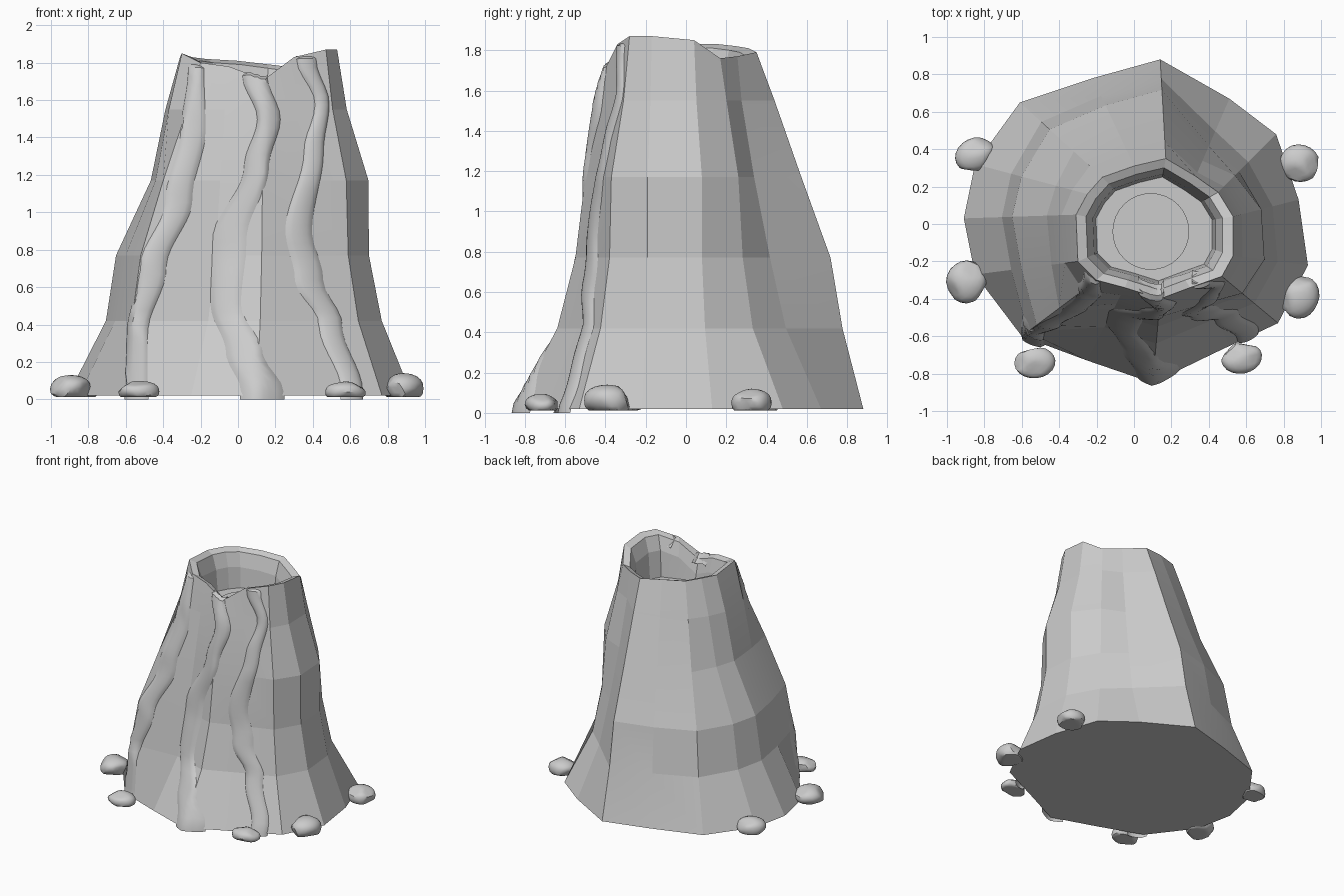
import bpy, bmesh, math, random
from mathutils import Vector
from mathutils.bvhtree import BVHTree

random.seed(4)
if "Cube" in bpy.data.objects:
    bpy.data.objects.remove(bpy.data.objects["Cube"])

stone = bpy.data.materials.new("stone_grey")
stone.use_nodes = True
GREY = (0.6, 0.6, 0.6, 1)
stone.diffuse_color = GREY
stone.node_tree.nodes["Principled BSDF"].inputs["Base Color"].default_value = GREY


def finish(bm, name, smooth_angle):
    """Turn a bmesh into a named object with the stone material."""
    bmesh.ops.recalc_face_normals(bm, faces=bm.faces)
    mesh = bpy.data.meshes.new(name)
    bm.to_mesh(mesh)
    bm.free()
    mesh.materials.append(stone)
    obj = bpy.data.objects.new(name, mesh)
    bpy.context.collection.objects.link(obj)
    bpy.ops.object.select_all(action="DESELECT")
    obj.select_set(True)
    bpy.context.view_layer.objects.active = obj
    bpy.ops.object.shade_smooth_by_angle(angle=math.radians(smooth_angle))


def bridge(bm, a, b, closed=True):
    n = len(a)
    for i in range(n if closed else n - 1):
        j = (i + 1) % n
        bm.faces.new((a[i], a[j], b[j], b[i]))


# Mountain ribs: foot x, foot y, rim x, rim y, rim height
RIBS = [
    (.14, .88, .17, .35, 1.79), (.51, .67, .33, .255, 1.77),
    (.76, .48, .45, .17, 1.76), (.88, .13, .53, .04, 1.85),
    (.93, -.22, .53, -.17, 1.87), (.77, -.53, .47, -.28, 1.87),
    (.43, -.69, .30, -.34, 1.83), (.10, -.85, .14, -.40, 1.71),
    (-.25, -.73, -.05, -.34, 1.78), (-.60, -.60, -.20, -.30, 1.80),
    (-.85, -.27, -.30, -.20, 1.85), (-.91, .03, -.31, .05, 1.83),
    (-.85, .32, -.25, .16, 1.83), (-.61, .65, -.17, .25, 1.82),
    (-.22, .78, 0, .31, 1.81),
]
LEVELS = [.02, .42, .77, 1.17, 1.55]
# How far each slope has moved from foot to rim at every level
SLOPES = {
    "left": (0, .40, .57, .57, .87), "right": (0, .34, .43, .74, .87),
    "back": (0, .19, .30, .58, .83), "front": (0, .47, .67, .78, .90),
    "valley": (0, .42, .61, .80, .95), "shoulder": (0, .48, .64, .71, .90),
    "corner": (0, .08, .20, .50, .82),
}
SPECIAL = {1: "valley", 2: "shoulder", 9: "corner"}
CENTRE = Vector((.10, -.03))
FLOOR = 1.53


def rib_slope(index, level):
    if index in SPECIAL:
        return SLOPES[SPECIAL[index]][level]
    x, y = RIBS[index][:2]
    side = SLOPES["left" if x > 0 else "right"][level]
    end = SLOPES["back" if y > 0 else "front"][level]
    w = x * x / (x * x + y * y)
    return side * w + end * (1 - w)


bm = bmesh.new()
rings = []
for level, z in enumerate(LEVELS):
    ring = []
    for i, (fx, fy, rx, ry, h) in enumerate(RIBS):
        p = Vector((fx, fy)).lerp(Vector((rx, ry)), rib_slope(i, level))
        ring.append(bm.verts.new((p.x, p.y, z)))
    rings.append(ring)
# Rim, inner lip, crater wall and floor edge
for scale, drop in ((1, 0), (.87, .02), (.78, .13), (.74, None)):
    ring = []
    for fx, fy, rx, ry, h in RIBS:
        p = CENTRE.lerp(Vector((rx, ry)), scale)
        ring.append(bm.verts.new((p.x, p.y, FLOOR if drop is None else h - drop)))
    rings.append(ring)
for a, b in zip(rings, rings[1:]):
    bridge(bm, a, b)
bm.faces.new(rings[0][::-1])
bm.faces.new(rings[-1])
bmesh.ops.recalc_face_normals(bm, faces=bm.faces)
surface = BVHTree.FromBMesh(bm)
finish(bm, "mountain", 6)

# Lava pool in the crater
bm = bmesh.new()
bmesh.ops.create_cone(bm, cap_ends=True, segments=32, radius1=.205, radius2=.205, depth=.02)
bmesh.ops.translate(bm, verts=bm.verts, vec=(.09, -.04, FLOOR))
finish(bm, "lava_pool", 30)


# Lava flows hugging the front slope
def front_hit(x, z):
    while True:
        hit, normal, _, _ = surface.ray_cast(Vector((x, -3, z)), Vector((0, 1, 0)))
        if hit and hit.y < -.1:
            return hit, normal
        z -= .01


def path_at(path, z):
    for (z1, a1, b1), (z2, a2, b2) in zip(path, path[1:]):
        if z >= z2:
            break
    t = min(1, max(0, (z1 - z) / (z1 - z2)))
    t = (1 - math.cos(math.pi * t)) / 2
    return a1 + (a2 - a1) * t, b1 + (b2 - b1) * t


def lava_flow(name, path, rows=36, across=8):
    top, bottom = path[0][0], path[-1][0]
    grid = []
    for r in range(rows + 1):
        z = top + (bottom - top) * r / rows
        left, right = path_at(path, z)
        row = []
        for c in range(across + 1):
            t = c / across
            hit, normal = front_hit(left + (right - left) * t, z)
            row.append(hit + normal * (.023 * math.sin(math.pi * t) ** .5 - .003))
        grid.append(row)
    # Curl over the rim at the top, reach the ground at the foot
    curl = [[p + Vector((0, dy, dz)) for p in grid[0]] for dy, dz in ((.09, -.05), (.03, .015))]
    foot = [Vector((p.x, p.y - .01, 0)) for p in grid[-1]]
    bm = bmesh.new()
    verts = [[bm.verts.new(p) for p in row] for row in curl + grid + [foot]]
    for a, b in zip(verts, verts[1:]):
        bridge(bm, a, b, closed=False)
    finish(bm, name, 40)


lava_flow("lava_flow_right", [
    (1.77, -.27, -.18), (1.44, -.31, -.17), (1.07, -.39, -.24),
    (.70, -.53, -.38), (.35, -.60, -.48), (.04, -.61, -.48)])
lava_flow("lava_flow_middle", [
    (1.73, .02, .16), (1.50, .10, .23), (1.25, .03, .17),
    (.85, -.14, .05), (.50, -.15, .02), (.25, -.07, .14), (.04, .01, .25)])
lava_flow("lava_flow_left", [
    (1.82, .31, .42), (1.58, .41, .49), (1.33, .35, .46),
    (.90, .25, .40), (.64, .30, .46), (.40, .43, .56), (.04, .55, .67)])

# Boulders around the foot: x, y, half width, half depth, height, turn
BOULDERS = {
    "boulder_back_right": (-.85, .37, .11, .09, .12, 25),
    "boulder_back_left": (.885, .325, .11, .10, .12, -15),
    "boulder_side_right": (-.895, -.31, .11, .115, .13, 0),
    "boulder_side_left": (.885, -.39, .105, .12, .14, -20),
    "boulder_front_right": (-.53, -.74, .11, .085, .10, 5),
    "boulder_front_left": (.575, -.715, .11, .085, .095, 10),
}
for name, (x, y, w, d, h, turn) in BOULDERS.items():
    bm = bmesh.new()
    bmesh.ops.create_icosphere(bm, subdivisions=3, radius=1)
    bumps = [Vector([random.uniform(-1, 1) for _ in range(3)]).normalized() for _ in range(9)]
    turn = math.radians(turn)
    for v in bm.verts:
        # Shave flat facets off the ball and square up its sides
        for b in bumps:
            over = v.co.dot(b) - .82
            if over > 0:
                v.co -= b * over
        up = math.copysign(abs(v.co.z) ** .8, v.co.z)
        px, py = v.co.x * w, v.co.y * d
        v.co = Vector((x + px * math.cos(turn) - py * math.sin(turn),
                       y + px * math.sin(turn) + py * math.cos(turn),
                       max(.012, h * (.42 + .58 * up))))
    bmesh.ops.dissolve_degenerate(bm, dist=.0005, edges=bm.edges)
    finish(bm, name, 35)
